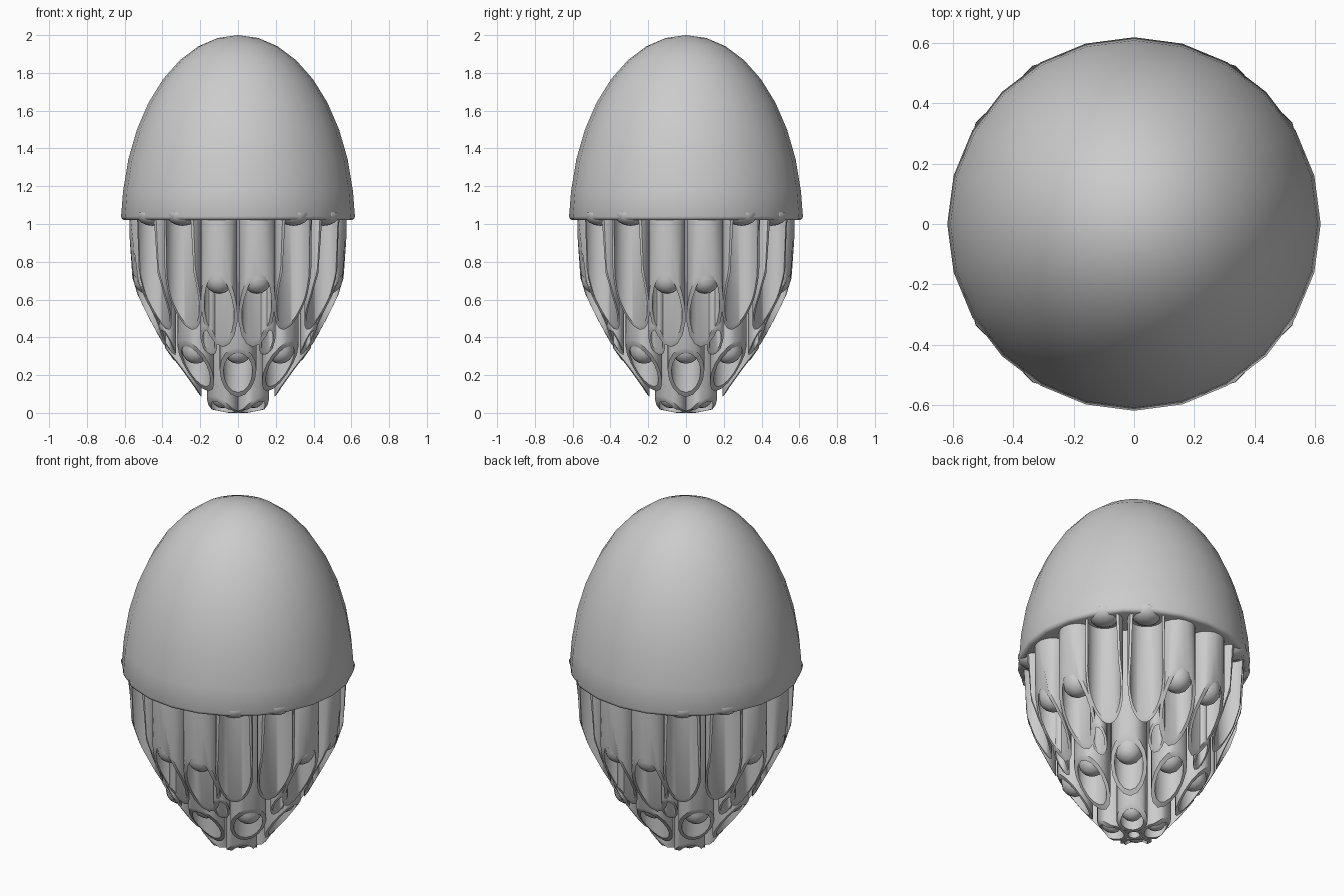
import bpy, bmesh
from math import sin, cos, pi, sqrt, hypot, atan2, radians

if "Cube" in bpy.data.objects:
    bpy.data.objects.remove(bpy.data.objects["Cube"])

TOP = 1.06  # tubes end hidden inside the cap

# Lower egg profile (radius, height): every tube mouth is trimmed to it
EGG = [(0, 0), (.05, 0), (.15, .02), (.19, .08), (.28, .19), (.39, .35),
       (.47, .5), (.53, .62), (.572, .75), (.585, TOP)]


def egg_z(r):
    for (r0, z0), (r1, z1) in zip(EGG, EGG[1:]):
        if r <= r1:
            return z0 + (z1 - z0) * (r - r0) / (r1 - r0)
    return TOP


def finish(name, bm, angle=40):
    bmesh.ops.remove_doubles(bm, verts=bm.verts, dist=1e-5)
    bmesh.ops.recalc_face_normals(bm, faces=bm.faces)
    me = bpy.data.meshes.new(name)
    bm.to_mesh(me)
    bm.free()
    ob = bpy.data.objects.new(name, me)
    bpy.context.collection.objects.link(ob)
    bpy.ops.object.select_all(action='DESELECT')
    bpy.context.view_layer.objects.active = ob
    ob.select_set(True)
    bpy.ops.object.shade_smooth_by_angle(angle=radians(angle))
    return ob


def add_tube(bm, x, y, r_out, r_in, n):
    """Vertical tube with its mouth sliced by the egg surface."""
    a0 = atan2(y, x)
    cols = []
    for i in range(n):
        a = a0 + 2 * pi * i / n
        col = []
        for r in (r_out, r_in):
            px, py = x + r * cos(a), y + r * sin(a)
            z = egg_z(hypot(px, py))
            col.append((bm.verts.new((px, py, z)), bm.verts.new((px, py, TOP)), z))
        cols.append(col)
    for i in range(n):
        (o0, i0), (o1, i1) = cols[i], cols[(i + 1) % n]
        if min(o0[2], o1[2]) < TOP:
            bm.faces.new((o0[0], o1[0], o1[1], o0[1]))
            bm.faces.new((o0[0], i0[0], i1[0], o1[0]))
        if min(i0[2], i1[2]) < TOP:
            bm.faces.new((i0[0], i0[1], i1[1], i1[0]))
    bmesh.ops.delete(bm, geom=[v for v in bm.verts if not v.link_faces], context='VERTS')


def lathe(bm, profile, n, x=0, y=0):
    rings = []
    for r, z in profile:
        if r == 0:
            rings.append([bm.verts.new((x, y, z))] * n)
        else:
            rings.append([bm.verts.new((x + r * cos(2 * pi * i / n),
                                        y + r * sin(2 * pi * i / n), z)) for i in range(n)])
    for a, b in zip(rings, rings[1:]):
        for i in range(n):
            j = (i + 1) % n
            vs = list(dict.fromkeys((a[i], a[j], b[j], b[i])))
            bm.faces.new(vs)


def ring(radius, count, start):
    return [(radius * cos(start + 2 * pi * i / count),
             radius * sin(start + 2 * pi * i / count)) for i in range(count)]


def mirrored_pairs(a, b):
    return [(sx * p, sy * q) for p, q in ((a, b), (b, a)) for sx in (1, -1) for sy in (1, -1)]


# Tube groups: name, positions, outer radius, bore radius, sides, plug tip height
groups = [
    ("inner_tubes", ring(.115, 4, pi / 4), .082, .062, 16, .025),
    ("middle_tubes", ring(.29, 4, 0) + ring(.315, 4, pi / 4), .097, .077, 16, .26),
    ("outer_tubes", mirrored_pairs(.1, .477), .098, .08, 16, .63),
    ("open_tubes", mirrored_pairs(.293, .452), .1, .088, 48, .99),
    ("small_tubes", ring(.405, 8, pi / 8) + [(0, 0)], .045, .032, 12, None),
]

for name, spots, r_out, r_in, sides, tip in groups:
    bm = bmesh.new()
    for x, y in spots:
        add_tube(bm, x, y, r_out, r_in, sides)
    finish(name, bm)
    # Round-tipped plugs set inside the bores
    if tip is not None:
        bm = bmesh.new()
        r = r_in * .96
        h = min(r, TOP - tip - .01)
        prof = [(r * sin(t * pi / 8), tip + h * (1 - cos(t * pi / 8))) for t in range(5)]
        prof[0] = (0, tip)
        if name == "open_tubes":  # keep these short and under the cap
            prof = prof + [(r * .98, TOP)]
        else:
            prof = prof + [(r, TOP)]
        for x, y in spots:
            lathe(bm, prof, 12, x, y)
        finish(name.replace("tubes", "plugs"), bm)

# Domed cap with a softly rounded rim
bm = bmesh.new()
cap = [(0, 1.02), (.6, 1.02), (.614, 1.026), (.619, 1.04)]
for i in range(1, 9):
    t = i / 9 * pi / 2
    cap.append((.618 * cos(t), 1 + sin(t)))
cap.append((0, 2.0))
lathe(bm, cap, 24)
finish("cap", bm, 50)
